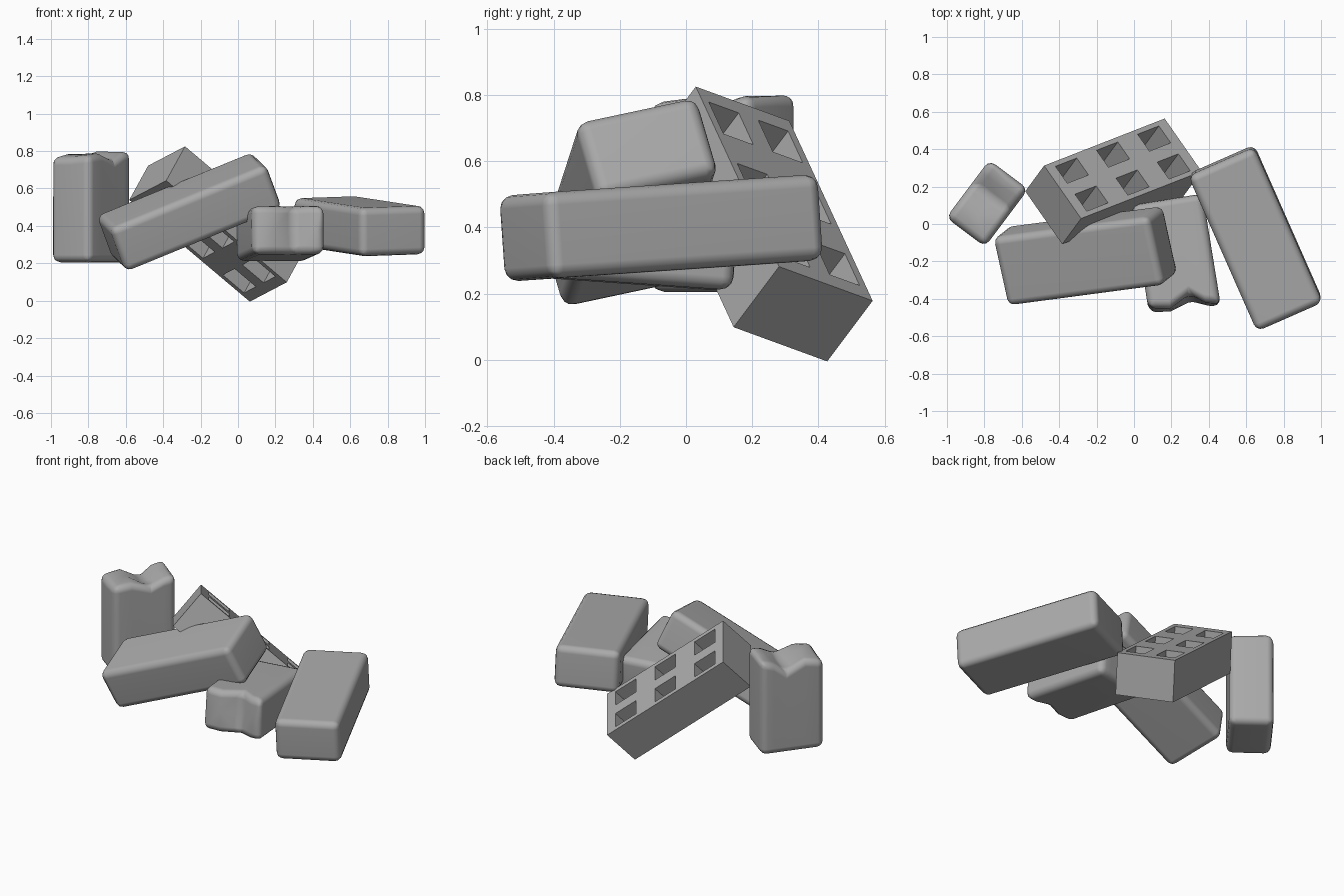
import bpy, bmesh, math
from mathutils import Vector, Matrix

cube = bpy.data.objects.get("Cube")
if cube:
    bpy.data.objects.remove(cube, do_unlink=True)

stone = bpy.data.materials.new("brick_grey")
stone.use_nodes = True
GREY = (0.4, 0.4, 0.4, 1.0)
stone.diffuse_color = GREY
stone.node_tree.nodes["Principled BSDF"].inputs["Base Color"].default_value = GREY

# Break line across the snapped end: position over the width, offset along the length
BREAK = [(-0.5, -0.03), (-0.2, -0.01), (0.1, -0.07), (0.3, -0.01), (0.5, 0.01)]


def pose(center, along, across):
    """Matrix with local x along the brick and local y across it."""
    x = Vector(along).normalized()
    z = x.cross(Vector(across)).normalized()
    y = z.cross(x)
    rot = Matrix((x, y, z)).transposed().to_4x4()
    return Matrix.Translation(center) @ rot


def add_object(name, bm, matrix):
    mesh = bpy.data.meshes.new(name)
    bmesh.ops.recalc_face_normals(bm, faces=bm.faces)
    bm.to_mesh(mesh)
    bm.free()
    mesh.materials.append(stone)
    obj = bpy.data.objects.new(name, mesh)
    bpy.context.collection.objects.link(obj)
    obj.matrix_world = matrix
    return obj


def box(size):
    bm = bmesh.new()
    bmesh.ops.create_cube(bm, size=1, matrix=Matrix.Diagonal((*size, 1)))
    return bm


def snap_end(bm, size):
    """Cut the box lengthwise and push its far end into a jagged break."""
    length, width, height = size
    cuts = [(Vector((0, t * width, 0)), Vector((0, 1, 0))) for t, _ in BREAK[1:-1]]
    cuts.append((Vector((0, 0, 0)), Vector((0, 0, 1))))
    for point, normal in cuts:
        bmesh.ops.bisect_plane(bm, geom=bm.verts[:] + bm.edges[:] + bm.faces[:],
                               plane_co=point, plane_no=normal)
    for v in bm.verts:
        if v.co.x > 0:
            offset = min(BREAK, key=lambda b: abs(b[0] * width - v.co.y))[1]
            lean = 0.6 if v.co.z < -0.01 else 1.0
            v.co.x += offset * lean
    end = [f for f in bm.faces if all(v.co.x > 0 for v in f.verts)]
    bmesh.ops.triangulate(bm, faces=end)


def rounded_brick(name, center, along, across, size, broken=False):
    bm = box(size)
    if broken:
        snap_end(bm, size)
    obj = add_object(name, bm, pose(center, along, across))
    bevel = obj.modifiers.new("worn_edges", "BEVEL")
    bevel.width = 0.04
    bevel.segments = 3
    bevel.limit_method = "ANGLE"
    bevel.angle_limit = math.radians(50)
    obj.data.shade_smooth()
    normals = obj.modifiers.new("flat_sides", "WEIGHTED_NORMAL")
    normals.keep_sharp = True


def cored_brick(name, center, along, across, size):
    """Sharp brick pierced by two rows of three rectangular cores."""
    length, width, height = size
    hole_x, hole_y, step_x, step_y = 0.155, 0.115, 0.3, 0.19
    xs = [-length / 2, length / 2]
    ys = [-width / 2, width / 2]
    for i in (-1, 0, 1):
        xs += [i * step_x - hole_x / 2, i * step_x + hole_x / 2]
    for j in (-0.5, 0.5):
        ys += [j * step_y - hole_y / 2, j * step_y + hole_y / 2]
    xs.sort()
    ys.sort()
    bm = bmesh.new()
    # Flat grid sheet with the core cells left out, then thickened
    grid = [[bm.verts.new((x, y, -height / 2)) for y in ys] for x in xs]
    for i in range(len(xs) - 1):
        for j in range(len(ys) - 1):
            if not (i % 2 and j % 2):
                bm.faces.new((grid[i][j], grid[i + 1][j],
                              grid[i + 1][j + 1], grid[i][j + 1]))
    result = bmesh.ops.extrude_face_region(bm, geom=bm.faces[:], use_keep_orig=True)
    top = [g for g in result["geom"] if isinstance(g, bmesh.types.BMVert)]
    bmesh.ops.translate(bm, verts=top, vec=(0, 0, height))
    add_object(name, bm, pose(center, along, across))


# Whole bricks
FULL = (0.91, 0.385, 0.26)
rounded_brick("side_brick", (0.65, -0.075, 0.398),
              (-0.36, 0.815, 0.055), (-0.34, -0.155, -0.012), FULL)
rounded_brick("leaning_brick", (-0.26, -0.17, 0.475),
              (0.83, 0.11, 0.34), (-0.07, 0.36, 0.08), FULL)

# Snapped half bricks
HALF = (0.59, 0.385, 0.26)
rounded_brick("fallen_half_brick", (0.225, -0.165, 0.36),
              (0.16, -0.985, 0.07), (0.985, 0.16, 0), HALF, broken=True)
rounded_brick("upright_half_brick", (-0.785, 0.11, 0.5),
              (0, 0, 1), (0.6, 0.8, 0), HALF, broken=True)

# Brick with cores
cored_brick("cored_brick", (-0.11, 0.228, 0.41),
            (0.64, 0.25, -0.54), (0.20, -0.28, 0.10), (0.88, 0.36, 0.25))
